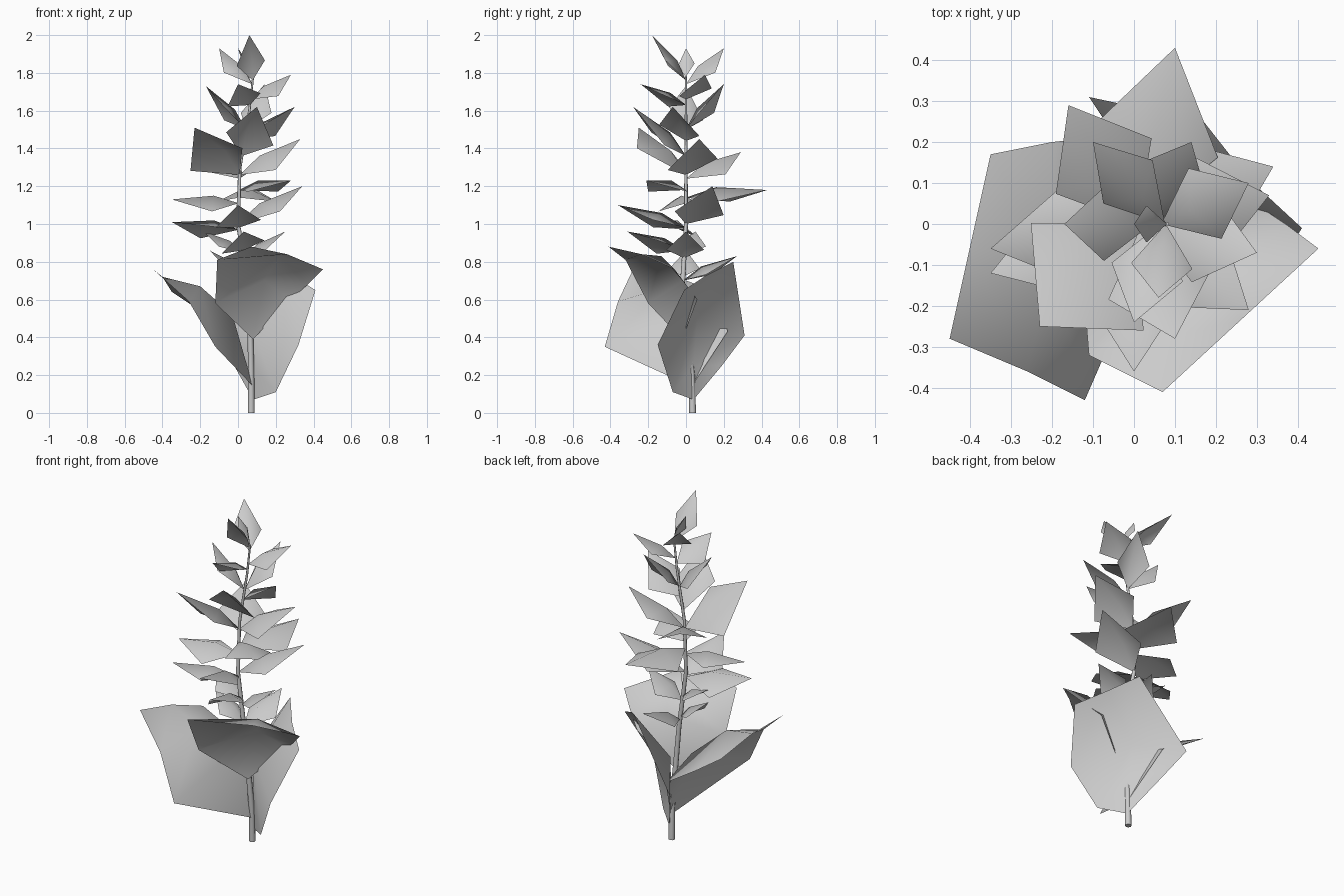
import bpy
from mathutils import Vector

default_cube = bpy.data.objects.get("Cube")
if default_cube:
    bpy.data.objects.remove(default_cube, do_unlink=True)


def make_material(name, colour):
    material = bpy.data.materials.new(name)
    material.use_nodes = True
    material.diffuse_color = colour
    for node in material.node_tree.nodes:
        if node.type == "BSDF_PRINCIPLED":
            node.inputs["Base Color"].default_value = colour
    return material


plant_grey = make_material("plant grey", (0.6, 0.6, 0.6, 1))

# Gently bent centre line of the stem
STEM_PATH = [Vector(p) for p in (
    (.07, .035, 0), (.07, .03, .2), (.06, -.02, .65), (0, 0, 1),
    (.01, 0, 1.3), (.06, 0, 1.6), (.08, 0, 1.78))]


def stem_at(height):
    """Point on the stem's centre line at a given height."""
    for low, high in zip(STEM_PATH, STEM_PATH[1:]):
        if low.z <= height <= high.z:
            return low.lerp(high, (height - low.z) / (high.z - low.z))
    return STEM_PATH[-1].copy()


def add_blade(name, points, faces):
    """Smooth thin sheet made from points and faces."""
    mesh = bpy.data.meshes.new(name)
    mesh.from_pydata([tuple(p) for p in points], [], faces)
    mesh.materials.append(plant_grey)
    mesh.shade_smooth()
    mesh.update()
    leaf = bpy.data.objects.new(name, mesh)
    bpy.context.collection.objects.link(leaf)


def add_small_leaf(name, base_height, tip, half_width, twist):
    """Kite shaped blade with an arched midrib and drooping sides."""
    base, tip = stem_at(base_height), Vector(tip)
    along = tip - base
    sideways = along.cross(Vector((0, 0, 1))).normalized() * half_width
    arch = sideways.cross(along).normalized() * along.length * 0.09
    sideways.z = twist
    middle = base.lerp(tip, 0.45) - arch
    rib = base.lerp(tip, 0.38) + arch
    outline = [base, middle + sideways, tip, middle - sideways]
    add_blade(name, outline + [rib], [(i, (i + 1) % 4, 4) for i in range(4)])


def add_broad_leaf(name, base, rows):
    """Blade lofted from its base through rows of edge, midrib, edge."""
    points = [base] + [p for row in rows for p in row]
    faces = [(0, 1, 2), (0, 2, 3)]
    for row in range(len(rows) - 1):
        for side in (1, 2):
            near = row * 3 + side
            far = near + 3
            faces += [(near, far, far + 1), (near, far + 1, near + 1)]
    add_blade(name, points, faces)


# Stem: tapered round tube
curve = bpy.data.curves.new("stem", "CURVE")
curve.dimensions = "3D"
curve.bevel_depth = 0.018
curve.bevel_resolution = 2
curve.use_fill_caps = True
spline = curve.splines.new("POLY")
spline.points.add(len(STEM_PATH) - 1)
for point, position in zip(spline.points, STEM_PATH):
    point.co = (*position, 1)
    point.radius = 1 - 0.4 * position.z
curve.materials.append(plant_grey)
stem = bpy.data.objects.new("stem", curve)
bpy.context.collection.objects.link(stem)

# Three broad leaves with arched midribs wrapping the foot of the stem
add_broad_leaf("front_broad_leaf", (.08, -.02, .39), [
    [(-.12, -.2, .58), (.14, -.02, .7), (.28, .06, .6)],
    [(-.11, -.32, .81), (.22, -.13, .83), (.37, 0, .68)],
    [(.07, -.41, .88), (.26, -.235, .84), (.45, -.06, .76)]])
add_broad_leaf("back_broad_leaf", (.08, .04, .07), [
    [(.2, -.07, .11), (.07, .04, .25), (-.02, .19, .25)],
    [(.32, -.15, .36), (.06, .06, .5), (-.11, .31, .41)],
    [(.41, -.01, .65), (.28, .11, .73), (.17, .25, .8)]])
add_broad_leaf("right_broad_leaf", (.08, .03, .14), [
    [(-.12, -.43, .35), (-.03, -.01, .52), (-.02, .22, .43)],
    [(-.26, -.36, .59), (-.2, -.1, .67), (-.2, .2, .54)],
    [(-.45, -.28, .76), (-.4, -.055, .72), (-.35, .17, .64)]])

# Small leaves from the top down: base height, tip, half width, twist
upper_leaves = [
    (1.76, (.06, -.18, 2), .075, -.015),
    (1.74, (-.1, .2, 1.93), .08, 0),
    (1.78, (0, 0, 1.93), .045, .01),
    (1.66, (.28, .1, 1.79), .095, -.02),
    (1.63, (0, -.24, 1.74), .09, -.035),
    (1.5, (.14, .2, 1.74), .09, 0),
    (1.5, (-.17, 0, 1.73), .09, -.035),
    (1.44, (.3, -.07, 1.62), .11, .03),
    (1.36, (.1, -.28, 1.62), .13, .035),
    (1.26, (-.23, -.25, 1.51), .19, -.06),
    (1.26, (.33, .07, 1.45), .135, -.03),
]
lower_leaves = [
    (1.24, (-.16, .29, 1.38), .135, -.01),
    (1.18, (.28, -.21, 1.23), .13, 0),
    (1.11, (-.35, -.06, 1.13), .12, .02),
    (1, (.34, .14, 1.2), .14, .01),
    (1.14, (.1, .43, 1.18), .16, 0),
    (.98, (0, -.36, 1.1), .12, -.02),
    (.97, (-.35, -.12, 1.01), .13, -.03),
    (.86, (.03, -.31, .96), .115, -.035),
    (.82, (.25, 0, .96), .1, 0),
    (.85, (-.18, .05, .96), .09, 0),
    (.7, (.1, .27, .83), .1, 0),
    (.72, (-.15, 0, .86), .08, 0),
]
for group, leaves in (("upper_leaf", upper_leaves), ("lower_leaf", lower_leaves)):
    for number, settings in enumerate(leaves, 1):
        add_small_leaf(f"{group}_{number}", *settings)
